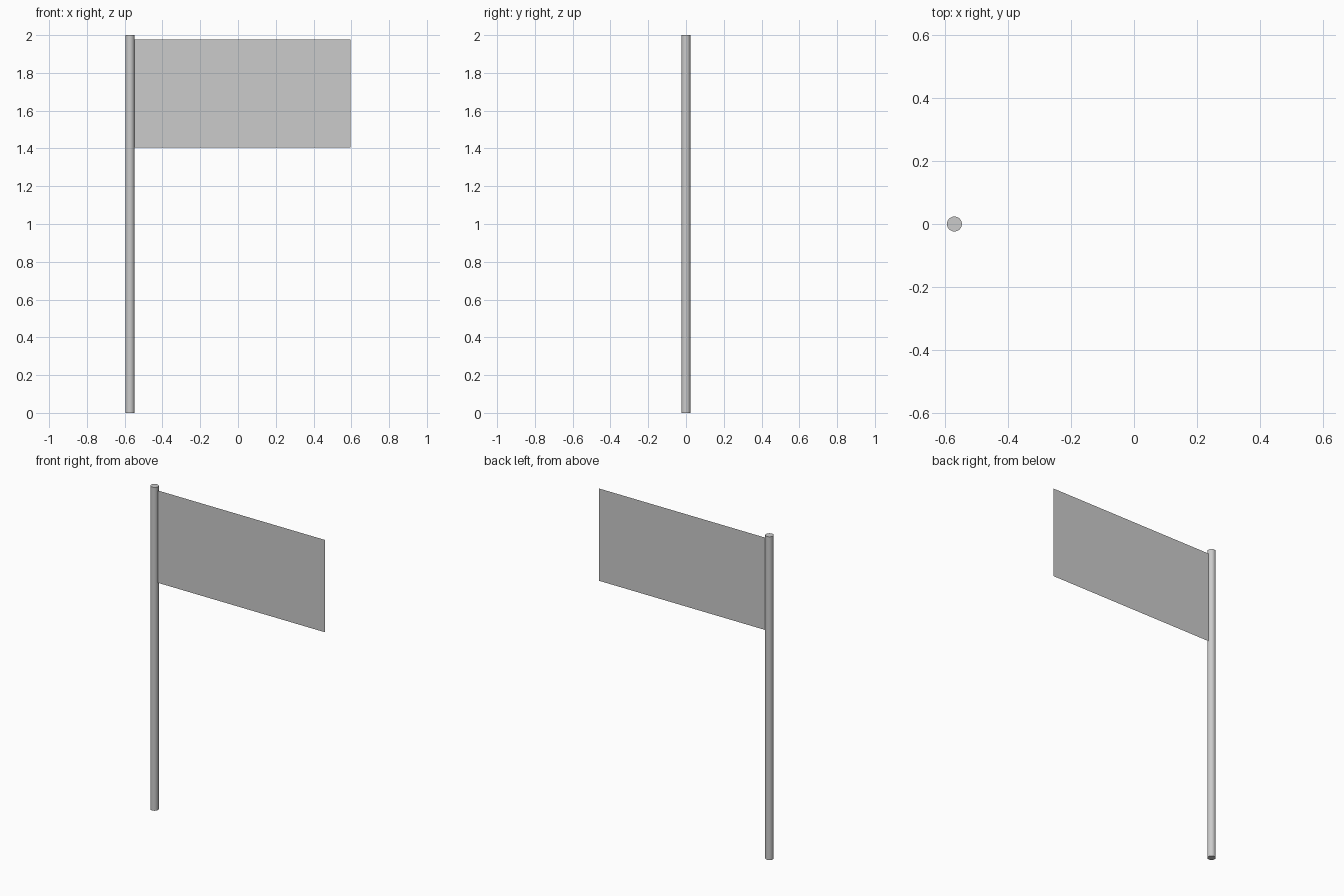
import bpy
import bmesh
import math

if "Cube" in bpy.data.objects:
    bpy.data.objects.remove(bpy.data.objects["Cube"])

POLE_R, HEIGHT = 0.0238, 2.0
X_MIN, X_MAX = -0.595, 0.595
FLAG_BOTTOM, FLAG_TOP = 1.405, 1.976

# Upright round pole
bpy.ops.mesh.primitive_cylinder_add(vertices=32, radius=POLE_R, depth=HEIGHT,
                                    location=(X_MIN + POLE_R, 0, HEIGHT / 2))
pole = bpy.context.object
pole.name = "pole"
bpy.ops.object.shade_smooth_by_angle(angle=math.radians(30))

# Flat single-sheet flag, attached to the pole's right edge
bm = bmesh.new()
left = X_MIN + 2 * POLE_R
corners = [(left, FLAG_BOTTOM), (X_MAX, FLAG_BOTTOM), (X_MAX, FLAG_TOP), (left, FLAG_TOP)]
bm.faces.new([bm.verts.new((x, 0, z)) for x, z in corners])
mesh = bpy.data.meshes.new("flag")
bm.to_mesh(mesh)
bm.free()
flag = bpy.data.objects.new("flag", mesh)
bpy.context.collection.objects.link(flag)
